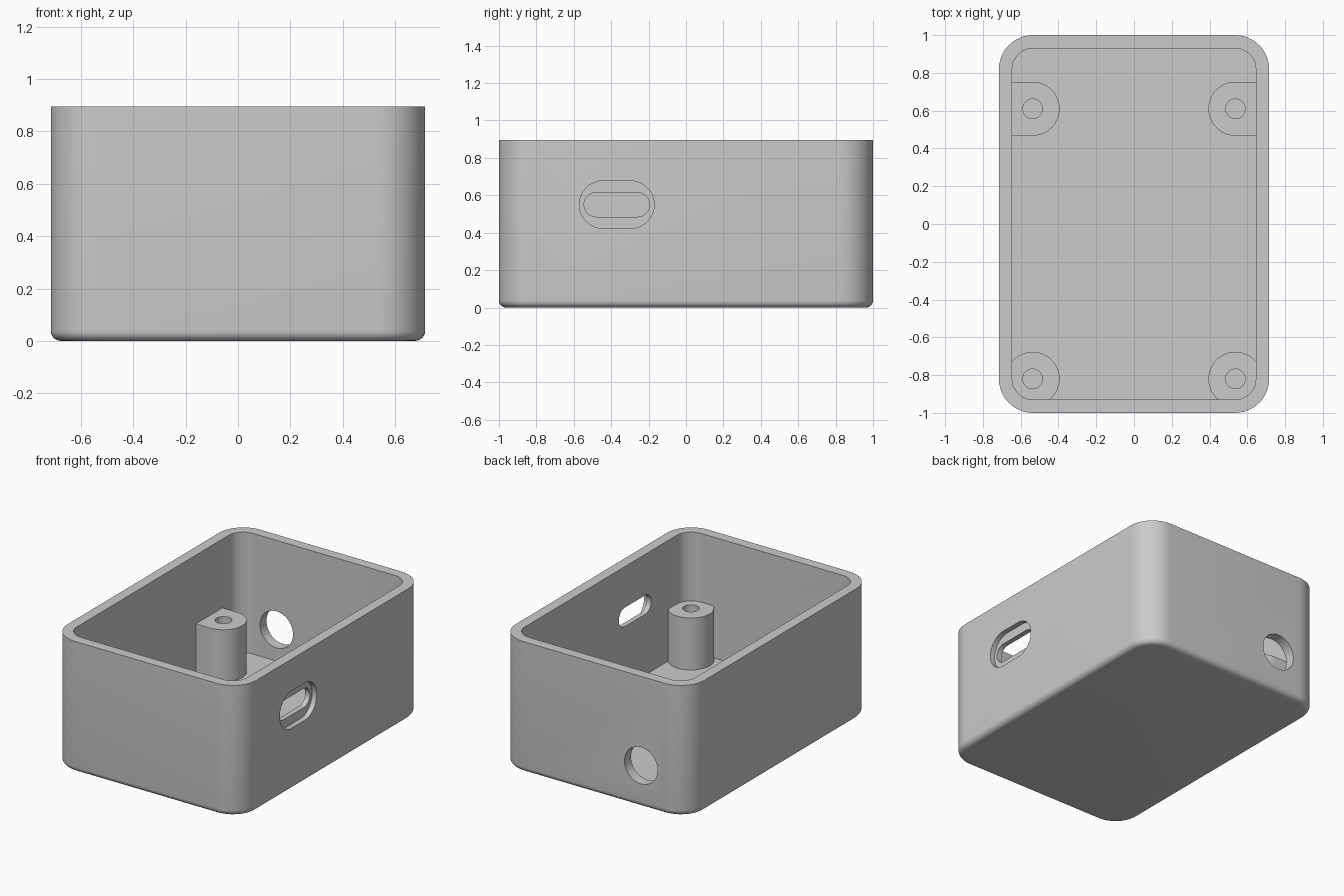
import bpy, bmesh
from math import sin, cos, pi, radians
from mathutils import Matrix, Vector

if "Cube" in bpy.data.objects:
    bpy.data.objects.remove(bpy.data.objects["Cube"])

HX, HY, HEIGHT = 0.715, 1.0, 0.895
CORNER, WALL, FLOOR, FILLET = 0.18, 0.07, 0.07, 0.038
POST_X, POST_R, POST_TOP = 0.537, 0.143, 0.425

grey = bpy.data.materials.new("plain grey")
grey.use_nodes = True
COLOUR = (0.6, 0.6, 0.6, 1)
grey.diffuse_color = COLOUR
grey.node_tree.nodes["Principled BSDF"].inputs["Base Color"].default_value = COLOUR


def rounded_outline(hx, hy, r, steps=12):
    """Counter-clockwise rounded rectangle around the origin."""
    centres = [(hx - r, hy - r), (r - hx, hy - r), (r - hx, r - hy), (hx - r, r - hy)]
    return [(cx + r * cos(a), cy + r * sin(a))
            for q, (cx, cy) in enumerate(centres)
            for a in [(q + i / steps) * pi / 2 for i in range(steps + 1)]]


def loft(name, rings, place=Matrix()):
    """Closed solid through a list of (outline, z) rings."""
    bm = bmesh.new()
    loops = [[bm.verts.new((x, y, z)) for x, y in outline] for outline, z in rings]
    for low, high in zip(loops, loops[1:]):
        n = len(low)
        for i in range(n):
            j = (i + 1) % n
            bm.faces.new((low[i], low[j], high[j], high[i]))
    bm.faces.new(loops[0][::-1])
    bm.faces.new(loops[-1])
    bmesh.ops.remove_doubles(bm, verts=bm.verts, dist=1e-5)
    bmesh.ops.recalc_face_normals(bm, faces=bm.faces)
    bm.transform(place)
    mesh = bpy.data.meshes.new(name)
    bm.to_mesh(mesh)
    bm.free()
    mesh.materials.append(grey)
    obj = bpy.data.objects.new(name, mesh)
    bpy.context.collection.objects.link(obj)
    return obj


def prism(name, outline, low, high, place=Matrix()):
    return loft(name, [(outline, low), (outline, high)], place)


def combine(target, tool, operation):
    """Apply a boolean and discard the tool."""
    mod = target.modifiers.new(tool.name, 'BOOLEAN')
    mod.operation, mod.object, mod.solver = operation, tool, 'EXACT'
    bpy.context.view_layer.objects.active = target
    bpy.ops.object.modifier_apply(modifier=mod.name)
    bpy.data.objects.remove(tool)


def circle(r, steps=48):
    return [(r * cos(2 * pi * i / steps), r * sin(2 * pi * i / steps)) for i in range(steps)]


# Open tray: filleted bottom, outer wall, rim, inner wall and floor in one loft
def inset_ring(d, z):
    return rounded_outline(HX - d, HY - d, CORNER - d), z


angles = [i / 6 * pi / 2 for i in range(7)]
rings = [inset_ring(FILLET * (1 - sin(a)), FILLET * (1 - cos(a))) for a in angles]
rings += [inset_ring(0, HEIGHT), inset_ring(WALL, HEIGHT), inset_ring(WALL, FLOOR)]
box = loft("enclosure_box", rings)

# Screw posts: round at the front, joined to the side wall at the back
for side in (-1, 1):
    half = [(POST_R * sin(a) * -side, POST_R * cos(a)) for a in
            [pi * i / 24 for i in range(25)]]
    reach = HX - WALL / 2 - POST_X
    d_shape = half + [(side * reach, -POST_R), (side * reach, POST_R)]
    for y, outline in ((-0.82, circle(POST_R)), (0.61, d_shape)):
        spot = Matrix.Translation((side * POST_X, y, 0))
        combine(box, prism("screw_post", outline, FLOOR / 2, POST_TOP, spot), 'UNION')
        combine(box, prism("screw_hole", circle(0.052, 32), FLOOR + 0.005, 0.6, spot),
                'DIFFERENCE')

# Slot port in the right-hand wall, with a wider recess outside
to_side = Matrix(((0, 0, 1, 0), (1, 0, 0, -0.37), (0, 1, 0, 0.55), (0, 0, 0, 1)))
slot = rounded_outline(0.175, 0.065, 0.065)
recess = rounded_outline(0.2, 0.127, 0.127)
combine(box, prism("slot_port", slot, 0.6, 0.8, to_side), 'DIFFERENCE')
combine(box, prism("slot_recess", recess, HX - WALL / 2, 0.8, to_side), 'DIFFERENCE')

# Round cable hole in the back wall
to_back = Matrix.Translation((-0.36, 0, 0.285)) @ Matrix.Rotation(radians(-90), 4, 'X')
combine(box, prism("cable_hole", circle(0.125), 0.85, 1.1, to_back), 'DIFFERENCE')

# Smooth curves, crisp edges
bpy.ops.object.select_all(action='DESELECT')
box.select_set(True)
bpy.context.view_layer.objects.active = box
bpy.ops.object.shade_smooth_by_angle(angle=radians(30))
